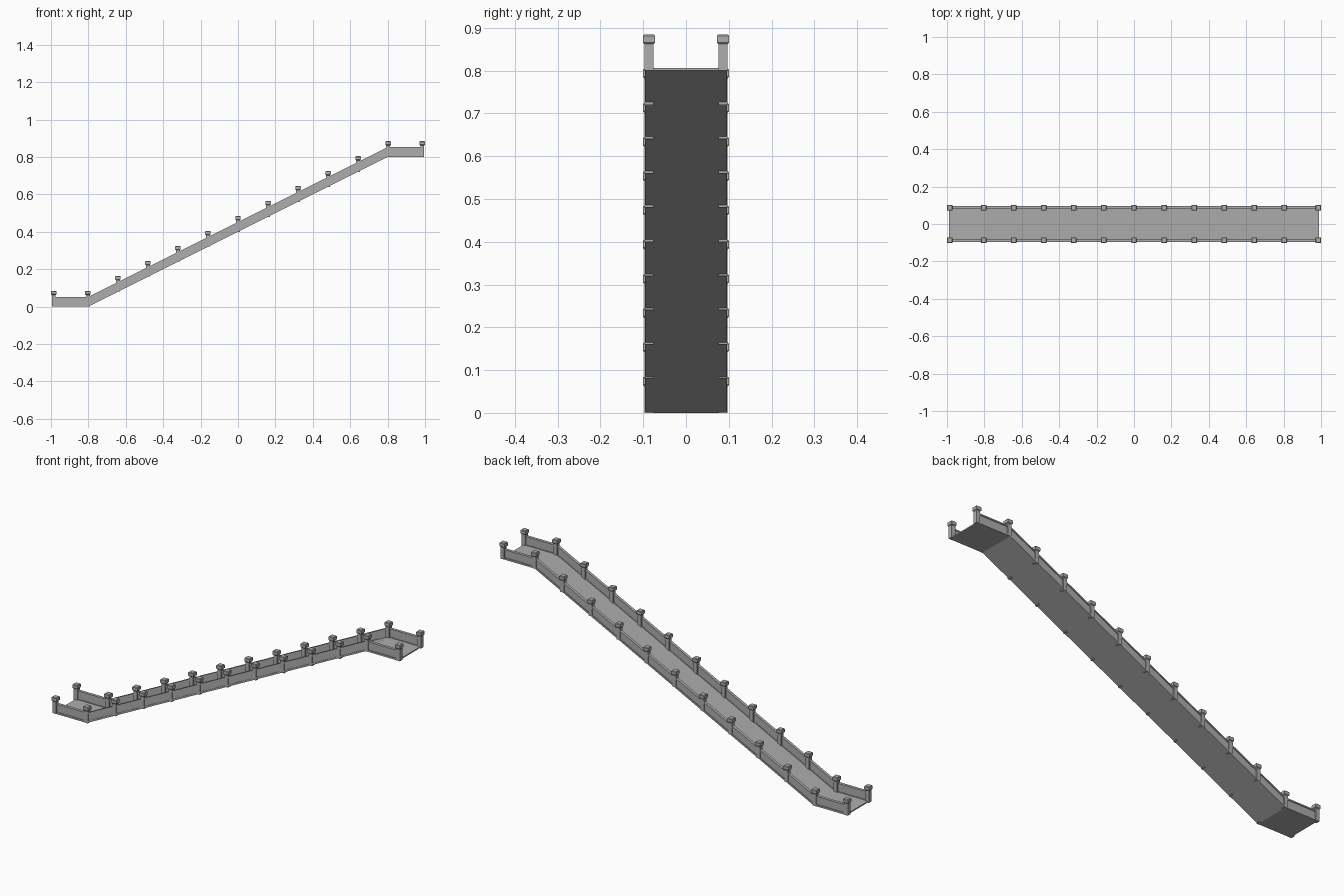
import bpy, bmesh

cube = bpy.data.objects.get("Cube")
if cube:
    bpy.data.objects.remove(cube, do_unlink=True)

stone = bpy.data.materials.new("grey stone")
stone.use_nodes = True
GREY = (0.42, 0.42, 0.42, 1)
stone.diffuse_color = GREY
stone.node_tree.nodes["Principled BSDF"].inputs["Base Color"].default_value = GREY

# Underside of the walkway: flat landing, slope, flat landing
PATH = [(-0.988, 0.0), (-0.8, 0.0), (0.8, 0.8), (0.988, 0.8)]


def finish(name, bm):
    bmesh.ops.recalc_face_normals(bm, faces=bm.faces)
    mesh = bpy.data.meshes.new(name)
    bm.to_mesh(mesh)
    bm.free()
    mesh.materials.append(stone)
    obj = bpy.data.objects.new(name, mesh)
    bpy.context.collection.objects.link(obj)
    return obj


def strip(name, y0, y1, z0, z1):
    """Rectangular section swept along the walkway."""
    bm = bmesh.new()
    rings = [[bm.verts.new((x, y, z + h)) for y, h in
              ((y0, z0), (y1, z0), (y1, z1), (y0, z1))] for x, z in PATH]
    for a, b in zip(rings, rings[1:]):
        for i in range(4):
            j = (i + 1) % 4
            bm.faces.new((a[i], a[j], b[j], b[i]))
    bm.faces.new(rings[0])
    bm.faces.new(rings[-1])
    return finish(name, bm)


def loft(bm, x, y, levels):
    """Square column through (height, half width) levels."""
    rings = [[bm.verts.new((x + sx * r, y + sy * r, z)) for sx, sy in
              ((-1, -1), (1, -1), (1, 1), (-1, 1))] for z, r in levels]
    for a, b in zip(rings, rings[1:]):
        for i in range(4):
            j = (i + 1) % 4
            bm.faces.new((a[i], a[j], b[j], b[i]))
    bm.faces.new(rings[0])
    bm.faces.new(rings[-1])


# Walkway deck
strip("deck", -0.094, 0.094, 0.0, 0.006)

# Parapets: recessed panel between a base band and a top rail
for side, s in (("right", -1), ("left", 1)):
    strip(side + "_panel", s * 0.083, s * 0.092, 0.004, 0.046)
    strip(side + "_base_band", s * 0.081, s * 0.096, 0.0, 0.009)
    strip(side + "_top_rail", s * 0.081, s * 0.096, 0.045, 0.052)

# Posts with square caps
spots = [(-0.985, 0.0), (0.985, 0.8)]
spots += [(-0.803 + 0.1606 * i, 0.08 * i) for i in range(11)]
for side, y in (("right", -0.0865), ("left", 0.0865)):
    posts, caps = bmesh.new(), bmesh.new()
    for x, z in spots:
        loft(posts, x, y, [(z, 0.0105), (z + 0.066, 0.0105)])
        loft(caps, x, y, [(z + 0.062, 0.011), (z + 0.066, 0.0145),
                          (z + 0.081, 0.0145), (z + 0.084, 0.012)])
    finish(side + "_posts", posts)
    finish(side + "_post_caps", caps)
